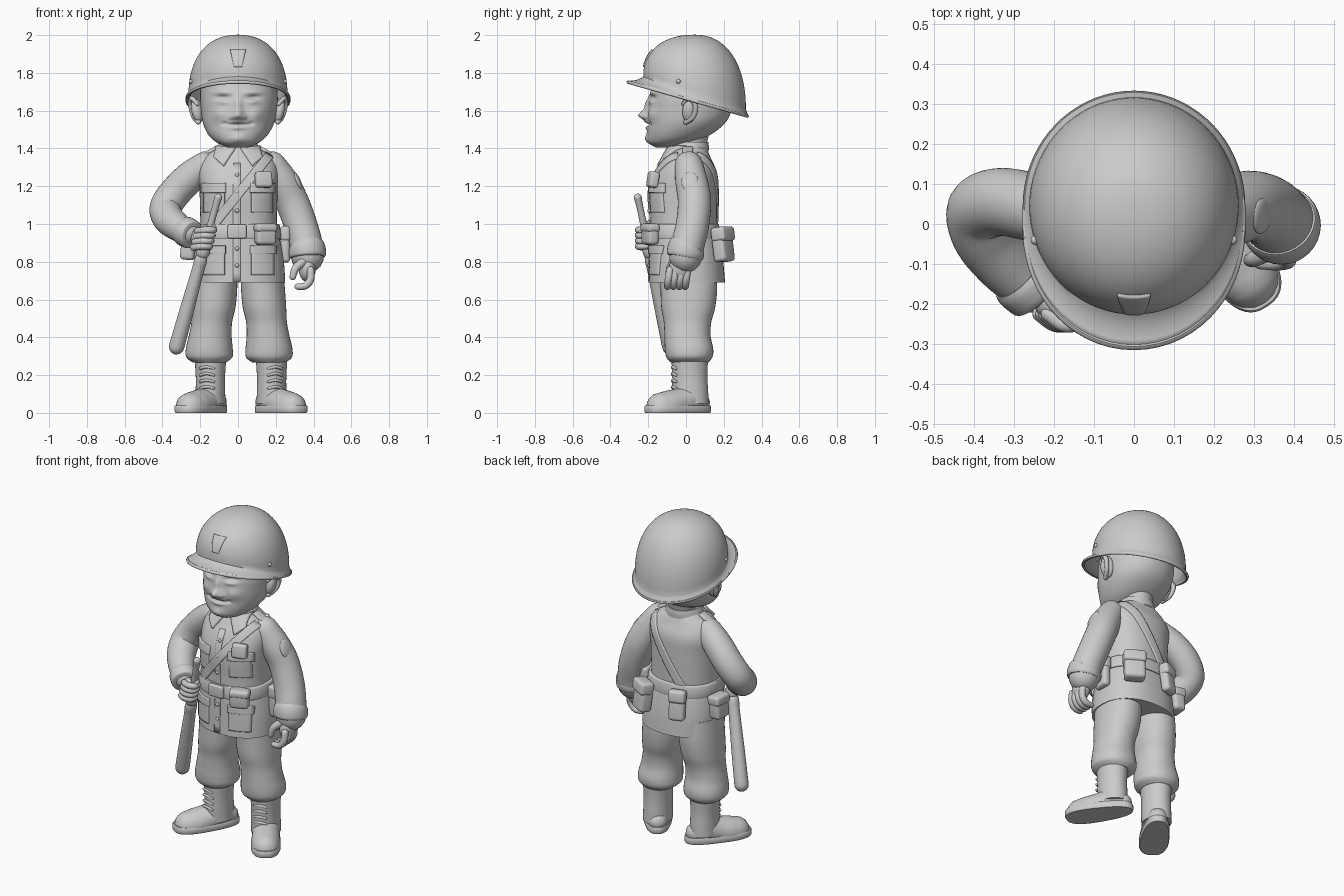
import bpy, bmesh
from math import sin, cos, pi, exp, radians, copysign
from mathutils import Vector
from mathutils.bvhtree import BVHTree

if "Cube" in bpy.data.objects:
    bpy.data.objects.remove(bpy.data.objects["Cube"])


def finish(name, bm, angle=45):
    bmesh.ops.recalc_face_normals(bm, faces=bm.faces)
    me = bpy.data.meshes.new(name)
    bm.to_mesh(me)
    bm.free()
    ob = bpy.data.objects.new(name, me)
    bpy.context.collection.objects.link(ob)
    bpy.ops.object.select_all(action='DESELECT')
    ob.select_set(True)
    bpy.context.view_layer.objects.active = ob
    bpy.ops.object.shade_smooth_by_angle(angle=radians(angle))
    return ob


def skin(name, rings, cap_end=True):
    bm = bmesh.new()
    rows = [[bm.verts.new(p) for p in r] for r in rings]
    n = len(rows[0])
    for a, b in zip(rows, rows[1:]):
        for i in range(n):
            bm.faces.new((a[i], a[(i + 1) % n], b[(i + 1) % n], b[i]))
    bm.faces.new(rows[0])
    if cap_end:
        bm.faces.new(rows[-1])
    return finish(name, bm)


def spline(keys, sub):
    k = [keys[0]] + list(keys) + [keys[-1]]
    out = []
    for i in range(1, len(k) - 2):
        for j in range(sub):
            t = j / sub
            out.append([0.5 * (2 * b + (c - a) * t + (2 * a - 5 * b + 4 * c - d) * t * t
                        + (3 * b - a - 3 * c + d) * t ** 3)
                        for a, b, c, d in zip(*k[i - 1:i + 3])])
    return out + [list(keys[-1])]


def loft(name, keys, seg=40, sub=6, p=2.0):
    """Horizontal superellipse sections: x, y, z, rx, ry."""
    def ring(x, y, z, rx, ry):
        pts = []
        for i in range(seg):
            c, s = cos(2 * pi * i / seg), sin(2 * pi * i / seg)
            pts.append((x + rx * copysign(abs(c) ** (2 / p), c),
                        y + ry * copysign(abs(s) ** (2 / p), s), z))
        return pts
    return skin(name, [ring(*k) for k in spline(keys, sub)])


def tube(name, keys, seg=20, sub=5, ref=(0, 1, 0), rounded=True):
    """Round sections along a path: x, y, z, r."""
    k = spline(keys, sub)
    pts = [Vector(q[:3]) for q in k]
    tan = [(pts[min(i + 1, len(k) - 1)] - pts[max(i - 1, 0)]).normalized() for i in range(len(k))]
    secs = [(pts[i], tan[i], k[i][3]) for i in range(len(k))]
    if rounded:
        for end, sg in ((0, -1), (-1, 1)):
            c, t, r = secs[end]
            extra = [(c + t * sg * r * sin(a), t, r * cos(a)) for a in (0.4, 0.8, 1.15, 1.45)]
            secs = extra[::-1] + secs if sg < 0 else secs + extra
    rings = []
    for c, t, r in secs:
        u = t.cross(Vector(ref)).normalized()
        v = u.cross(t)
        rings.append([c + r * (u * cos(2 * pi * i / seg) + v * sin(2 * pi * i / seg)) for i in range(seg)])
    return skin(name, rings)


def ball(name, loc, size, rot=(0, 0, 0)):
    bm = bmesh.new()
    bmesh.ops.create_uvsphere(bm, u_segments=24, v_segments=16, radius=1)
    bmesh.ops.scale(bm, vec=size, verts=bm.verts)
    ob = finish(name, bm, 80)
    ob.location, ob.rotation_euler = loc, rot
    return ob


def box(name, loc, size, rot=(0, 0, 0), bevel=0.02):
    bm = bmesh.new()
    bmesh.ops.create_cube(bm, size=1)
    bmesh.ops.scale(bm, vec=size, verts=bm.verts)
    bmesh.ops.bevel(bm, geom=bm.edges[:], offset=bevel, segments=4, profile=0.5, affect='EDGES')
    ob = finish(name, bm, 60)
    ob.location, ob.rotation_euler = loc, rot
    return ob


def patch(name, target, corners, thick=0.008, side=-1, nu=8, nv=14):
    """Cloth quad given in x, z and laid on the target from the front (-1) or back (1)."""
    tree = BVHTree.FromPolygons([v.co for v in target.data.vertices],
                                [f.vertices[:] for f in target.data.polygons])
    a, b, c, d = [Vector(q) for q in corners]
    bm = bmesh.new()
    rows = []
    for j in range(nv + 1):
        l, r = a.lerp(d, j / nv), b.lerp(c, j / nv)
        row = []
        for i in range(nu + 1):
            q = l.lerp(r, i / nu)
            hit = tree.ray_cast(Vector((q.x, side, q.y)), Vector((0, -side, 0)))[0]
            if hit is None:
                hit = tree.find_nearest(Vector((q.x, 0, q.y)))[0]
            row.append(bm.verts.new(hit))
        rows.append(row)
    for r0, r1 in zip(rows, rows[1:]):
        for i in range(nu):
            bm.faces.new((r0[i], r0[i + 1], r1[i + 1], r1[i]))
    ob = finish(name, bm)
    m = ob.modifiers.new("thickness", 'SOLIDIFY')
    m.thickness, m.offset = 2 * thick, 0
    return ob


def rect(x0, x1, z0, z1):
    return [(x0, z1), (x1, z1), (x1, z0), (x0, z0)]


# head with sculpted face
head = loft("head", [(0, -.10, 1.405, .05, .06), (0, -.08, 1.43, .11, .115), (0, -.04, 1.47, .155, .165),
                     (.003, 0, 1.53, .187, .203), (.005, .02, 1.60, .2, .22), (.005, .025, 1.68, .205, .215),
                     (0, .03, 1.78, .19, .19), (0, .03, 1.86, .11, .11)], seg=128, sub=11, p=2.15)
FACE = [(0, 1.575, .026, .026, .05), (0, 1.63, .02, .04, .022), (.032, 1.565, .014, .014, .016),
        (.08, 1.695, .05, .014, .013), (.08, 1.668, .035, .016, -.016), (.08, 1.648, .03, .013, .012),
        (.1, 1.58, .04, .035, .013), (0, 1.525, .055, .006, -.015), (.068, 1.533, .013, .009, -.012),
        (0, 1.509, .035, .010, .010), (0, 1.541, .04, .008, .008), (0, 1.45, .04, .025, .014)]
for v in head.data.vertices:
    if v.co.y < -.03:
        v.co.y -= sum(h * exp(-((abs(v.co.x) - x) / sx) ** 2 - ((v.co.z - z) / sz) ** 2)
                      for x, z, sx, sz, h in FACE)
loft("neck", [(0, .02, 1.36, .1, .1), (0, .02, 1.42, .085, .09), (0, .03, 1.5, .1, .1)])
for s in (-1, 1):
    ball("ear", (s * .215, .02, 1.6), (.03, .04, .065), (0, s * .2, s * .4))
    tube("ear_rim", [(s * .215, -.015, 1.635, .01), (s * .245, .015, 1.665, .013), (s * .25, .05, 1.63, .014),
                     (s * .235, .04, 1.57, .013), (s * .21, .0, 1.54, .014)], ref=(1, 0, 0), seg=12)

# helmet dome flowing into a brim
rings = []
for k in range(27):
    ring = []
    for i in range(72):
        a = 2 * pi * i / 72
        c, s = cos(a), sin(a)
        f = max(0, -s) ** 1.5
        zr = 1.664 - .285 * (.045 + .265 * s) + .03 + .02 * f
        if k <= 20:
            t = max(k / 20, .01) * pi / 2
            r = sin(t) ** .89
            ring.append((.255 * r * c, .045 + .265 * r * s, zr + (1.995 - zr) * max(cos(t), 0) ** .89))
        else:
            g = (k - 20) / 6
            e = (.014 + .072 * f) * g ** 1.2
            y = .045 + (.265 + e) * s
            ring.append(((.255 + e) * c, y, zr + (1.664 - .285 * y - zr) * g))
    rings.append(ring)
helmet = skin("helmet", rings, cap_end=False)
sol = helmet.modifiers.new("thickness", 'SOLIDIFY')
sol.thickness, sol.offset = .014, 0
tube("helmet_rim", [(*p, .009) for p in rings[-1] + rings[-1][:1]], sub=1, seg=8, ref=(0, 0, 1))
patch("helmet_badge", helmet, [(-.04, 1.915), (.04, 1.915), (.02, 1.83), (-.02, 1.83)], .014)
for s in (-1, 1):
    ball("helmet_rivet", (s * .246, -.04, 1.755), (.012, .012, .012))

# jacket
jacket = loft("jacket", [(.014, .005, .69, .236, .202), (.01, .002, .80, .233, .195), (.006, -.005, .90, .22, .185),
                         (.004, -.012, .97, .205, .176), (.003, -.013, 1.05, .203, .176),
                         (.003, -.014, 1.18, .207, .178), (.003, 0, 1.28, .212, .16), (.003, .006, 1.35, .185, .125),
                         (0, .01, 1.40, .115, .1), (0, .01, 1.43, .085, .088)], seg=64, p=2.3)
patch("front_placket", jacket, rect(-.025, .012, .695, 1.32), .005)
for z in (.78, .87, 1.07, 1.17, 1.26):
    y = -.195 if z < 1.2 else -.17
    ball("button", (-.005, y, z), (.011, .01, .011))
for s in (-1, 1):
    patch("breast_pocket", jacket, rect(s * .125 - .055, s * .125 + .055, 1.06, 1.2), .006)
    patch("breast_flap", jacket, rect(s * .125 - .062, s * .125 + .062, 1.165, 1.215), .014)
    patch("hip_pocket", jacket, rect(s * .13 - .06, s * .13 + .06, .73, .87), .006)
    patch("hip_flap", jacket, rect(s * .13 - .066, s * .13 + .066, .84, .885), .013)
    patch("collar_wing", jacket, [(s * .012, 1.4), (s * .11, 1.405), (s * .125, 1.35), (s * .075, 1.305)], .014)
    box("shoulder_strap", (s * .165, .01, 1.375), (.12, .055, .022), (0, s * .5, 0), .009)
loft("collar_band", [(0, .012, 1.385, .115, .108), (0, .016, 1.41, .108, .105), (0, .02, 1.435, .098, .098)])
patch("chest_strap_front", jacket, [(.145, 1.375), (.185, 1.35), (-.11, .98), (-.155, 1.0)], .01, nv=30)
patch("chest_strap_back", jacket, [(.145, 1.375), (.185, 1.35), (-.06, .97), (-.105, .99)], .01, 1, nv=30)
box("chest_radio", (.135, -.175, 1.235), (.09, .05, .085), (-.15, 0, .25), .015)

# belt, buckle and pouches with flaps
loft("belt", [(.005, -.011, .922, .218, .188), (.005, -.011, .93, .224, .193), (.004, -.012, .99, .218, .188),
              (.004, -.012, 1.0, .211, .182)], seg=64, sub=2, p=2.3)
box("buckle", (-.005, -.208, .96), (.1, .025, .075), (0, 0, 0), .01)
POUCHES = [("front_pouch", (.145, -.19, .945), (.11, .065, .11), 22, 0),
           ("left_holster", (.25, .02, .89), (.1, .05, .19), 90, 0),
           ("back_left_pouch", (.16, .195, .89), (.12, .075, .18), 150, -8),
           ("back_holster", (-.08, .2, .89), (.095, .055, .18), 198, -8),
           ("right_pouch", (-.262, .05, .88), (.11, .075, .14), -95, -5)]
for name, loc, (w, d, h), turn, tilt in POUCHES:
    rot = (radians(tilt), 0, radians(turn))
    box(name, loc, (w, d, h), rot, .02)
    box(name + "_flap", (loc[0], loc[1], loc[2] + .31 * h), (w * 1.08, d * 1.12, h * .42), rot, .018)

# sleeves and cuffs
tube("left_sleeve", [(.18, .015, 1.31, .075), (.235, .03, 1.22, .086), (.285, .045, 1.12, .088),
                     (.33, .035, 1.0, .088), (.358, .012, .9, .088), (.368, -.002, .83, .088)], seg=32)
tube("left_cuff", [(.362, .006, .885, .092), (.365, 0, .87, .098), (.369, -.004, .835, .098),
                   (.37, -.006, .822, .09)], seg=32, sub=3, rounded=False)
ball("sleeve_patch", (.318, .02, 1.225), (.014, .045, .055), (0, -.4, -.1))
tube("right_sleeve", [(-.17, .015, 1.31, .075), (-.25, .04, 1.25, .084), (-.33, .055, 1.17, .085),
                      (-.383, .035, 1.09, .084), (-.37, -.03, 1.03, .083), (-.32, -.1, .985, .075),
                      (-.27, -.15, .955, .066)], seg=32)
tube("right_cuff", [(-.29, -.13, .967, .074), (-.277, -.143, .96, .08), (-.248, -.17, .944, .077),
                    (-.24, -.178, .94, .066)], seg=32, sub=3, rounded=False)

# hands
ball("left_palm", (.368, -.03, .765), (.045, .06, .07), (0, .1, 0))
for i in range(4):
    y = .008 - .031 * i
    tube("left_finger", [(.385, y, .755, .02), (.383, y - .008, .705, .02), (.355, y - .012, .672, .019),
                         (.315, y - .012, .668, .016)], seg=12)
tube("left_thumb", [(.345, -.065, .8, .024), (.305, -.085, .765, .021), (.29, -.09, .72, .017)], seg=12)
ball("right_palm", (-.2, -.2, .928), (.052, .045, .055), (0, 0, -.6))
for i in range(4):
    z, x = .968 - .029 * i, -.007 * i
    tube("right_finger", [(-.215 + x, -.225, z - .005, .018), (-.175 + x, -.252, z, .018),
                          (-.135 + x, -.245, z, .018), (-.125 + x, -.212, z, .015)], seg=12, ref=(0, 0, 1))
tube("right_thumb", [(-.195, -.185, .96, .02), (-.155, -.195, .985, .019), (-.13, -.225, .985, .016)],
     seg=12, ref=(0, 0, 1))

# baton
top, tip = Vector((-.105, -.255, 1.14)), Vector((-.325, -.085, .35))
tube("baton", [(*top.lerp(tip, t), r) for t, r in ((0, .021), (.06, .018), (.2, .019), (.36, .024), (.42, .034),
                                                 (.5, .033), (.75, .038), (1, .041))], seg=24)
tube("baton_guard", [(*top.lerp(tip, t), .036) for t in (.35, .37)], seg=24)

# legs and boots
for s, side, hip, ankle in ((-1, "right", -.002, -.146), (1, "left", .014, .178)):
    loft(side + "_trouser_leg", [(hip + s * x, y, z, rx, ry) for x, y, z, rx, ry in (
        (.112, .01, .78, .11, .15), (.118, .015, .66, .116, .15), (.126, .012, .56, .115, .143),
        (.137, .008, .48, .108, .126), (.145, .008, .41, .113, .122), (.15, .016, .34, .124, .128),
        (.15, .018, .295, .122, .122), (.15, .018, .268, .09, .1))], p=2.15)
    loft(side + "_boot_shaft", [(ankle, .025, .05, .08, .095), (ankle, .022, .12, .078, .095),
                                (ankle, .02, .2, .078, .093), (ankle, .02, .3, .085, .098)])
    foot = tube(side + "_boot_foot", [(0, .055, .055, .056), (0, 0, .07, .076), (0, -.07, .052, .079),
                                      (0, -.14, .034, .084), (0, -.19, .03, .078)], seg=32, ref=(0, 0, 1))
    for v in foot.data.vertices:
        v.co.z = max(v.co.z, .02)
    sole = loft(side + "_boot_sole", [(0, -.08, 0, .077, .194), (0, -.08, .008, .081, .198),
                                      (0, -.08, .034, .081, .198), (0, -.08, .04, .077, .194)], seg=48, sub=1, p=2.6)
    for v in sole.data.vertices:
        v.co.x *= .95 - .8 * v.co.y
    laces = [tube(side + "_lace", [(-.035, -.088, z, .008), (0, -.099, z + .008, .008), (.035, -.088, z, .008)],
                  seg=8, ref=(0, 0, 1)) for z in (.13, .165, .2, .235)]
    for ob in [foot, sole] + laces:
        ob.location, ob.rotation_euler = (ankle, .025, 0), (0, 0, s * radians(34 if ob not in laces else 12))
